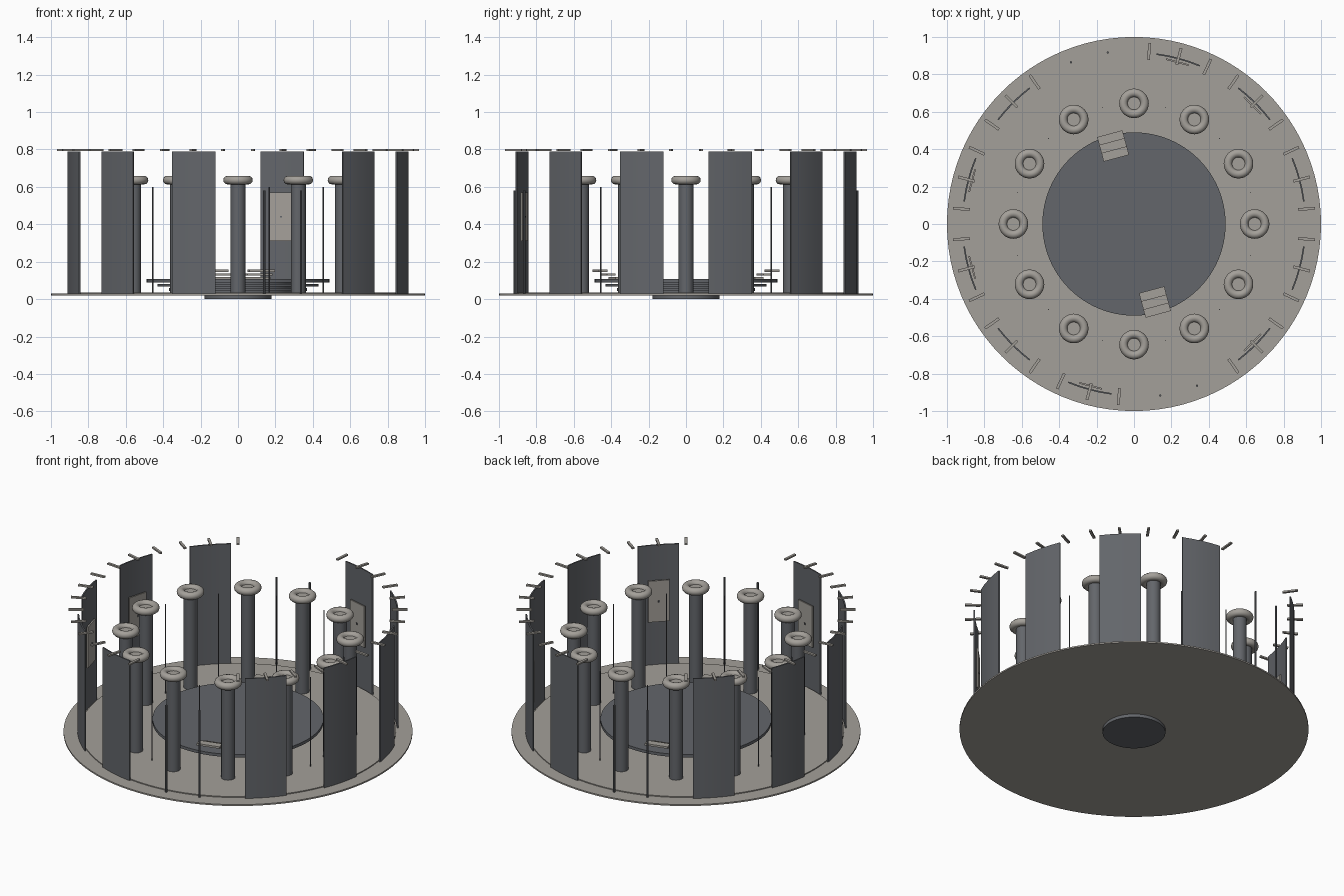
import bpy, bmesh, math
from mathutils import Matrix

if "Cube" in bpy.data.objects:
    bpy.data.objects.remove(bpy.data.objects["Cube"])


def material(name, rgb):
    m = bpy.data.materials.new(name)
    m.diffuse_color = (*rgb, 1)
    m.use_nodes = True
    m.node_tree.nodes["Principled BSDF"].inputs["Base Color"].default_value = m.diffuse_color
    return m


STONE = material("warm_stone", (0.37, 0.35, 0.32))
SLATE = material("dark_slate", (0.125, 0.132, 0.145))
R = math.radians


def finish(obj, name, mat, smooth=True):
    obj.name = name
    obj.data.materials.append(mat)
    if smooth:
        bpy.ops.object.select_all(action='DESELECT')
        obj.select_set(True)
        bpy.context.view_layer.objects.active = obj
        bpy.ops.object.shade_smooth_by_angle(angle=R(35))
    return obj


def disc(name, radius, z0, z1, mat, verts=96, az=0, dist=0):
    """Upright cylinder placed by azimuth and distance."""
    a = R(az)
    bpy.ops.mesh.primitive_cylinder_add(
        vertices=verts, radius=radius, depth=z1 - z0,
        location=(dist * math.cos(a), dist * math.sin(a), (z0 + z1) / 2))
    return finish(bpy.context.object, name, mat)


def block(name, az, dist, z, size, mat):
    """Box with radial, tangential and vertical sizes."""
    bm = bmesh.new()
    bmesh.ops.create_cube(bm, size=1)
    bm.transform(Matrix.Rotation(R(az), 4, 'Z')
                 @ Matrix.Translation((dist, 0, z))
                 @ Matrix.Diagonal((*size, 1)))
    me = bpy.data.meshes.new(name)
    bm.to_mesh(me)
    bm.free()
    obj = bpy.data.objects.new(name, me)
    bpy.context.collection.objects.link(obj)
    return finish(obj, name, mat, False)


def wall_panel(az, r0=0.912, r1=0.920, z0=0.03, z1=0.788, half=7.5, steps=4):
    """Thin curved wall section."""
    bm = bmesh.new()
    rows = []
    for i in range(steps + 1):
        a = R(az - half + 2 * half * i / steps)
        rows.append([bm.verts.new((r * math.cos(a), r * math.sin(a), z))
                     for r, z in ((r0, z0), (r1, z0), (r1, z1), (r0, z1))])
    for a, b in zip(rows, rows[1:]):
        for j in range(4):
            k = (j + 1) % 4
            bm.faces.new((a[j], a[k], b[k], b[j]))
    bm.faces.new(rows[0])
    bm.faces.new(rows[-1])
    bmesh.ops.recalc_face_normals(bm, faces=bm.faces)
    me = bpy.data.meshes.new("wall_panel")
    bm.to_mesh(me)
    bm.free()
    obj = bpy.data.objects.new("wall_panel", me)
    bpy.context.collection.objects.link(obj)
    finish(obj, "wall_panel", SLATE)


# Base: hub below, wide floor, slightly raised inner floor
disc("base_hub", 0.18, 0.0, 0.022, SLATE, 48)
disc("floor", 1.0, 0.02, 0.029, STONE)
disc("inner_floor", 0.905, 0.029, 0.035, STONE)

# Central platform on stepped discs
disc("platform", 0.49, 0.09, 0.108, SLATE)
disc("platform_lower_tier", 0.43, 0.068, 0.08, SLATE)
disc("platform_bottom_tier", 0.37, 0.044, 0.058, SLATE)
disc("platform_core", 0.30, 0.03, 0.092, SLATE)

# Two short stairs facing the openings
for az in (105, 285):
    for i in range(3):
        block("stair_step", az, 0.387 + 0.045 * i, 0.112 + 0.02 * i,
              (0.046, 0.14, 0.012), STONE)

# Ring of columns with round capitals, thin rods between them
for i in range(12):
    az = 30 * i
    disc("column", 0.04, 0.03, 0.63, SLATE, 24, az, 0.645)
    disc("column_cap", 0.045, 0.63, 0.64, STONE, 24, az, 0.645)
    bpy.ops.mesh.primitive_torus_add(
        major_segments=32, minor_segments=12, major_radius=0.056, minor_radius=0.023,
        location=(0.645 * math.cos(R(az)), 0.645 * math.sin(R(az)), 0.636))
    finish(bpy.context.object, "column_ring", STONE)
    disc("thin_rod", 0.003, 0.03, 0.6, SLATE, 8, az + 15, 0.645)

# Outer wall panels with top brackets, leaving two openings
for i in range(12):
    az = 15 + 30 * i
    if az in (105, 285):
        for side in (-6.3, 6.3):
            disc("opening_post", 0.006, 0.03, 0.58, SLATE, 8, az + side, 0.928)
        continue
    wall_panel(az)
    for off in (-10, 0, 10):
        block("top_bracket", az + off, 0.927, 0.797, (0.09, 0.015, 0.01), STONE)

# Wall plates with a small central knob
for az in (45, 75, 165, 195, 255, 315):
    block("wall_plate", az, 0.896, 0.44, (0.009, 0.125, 0.26), STONE)
    block("plate_knob", az, 0.89, 0.44, (0.008, 0.01, 0.01), SLATE)
